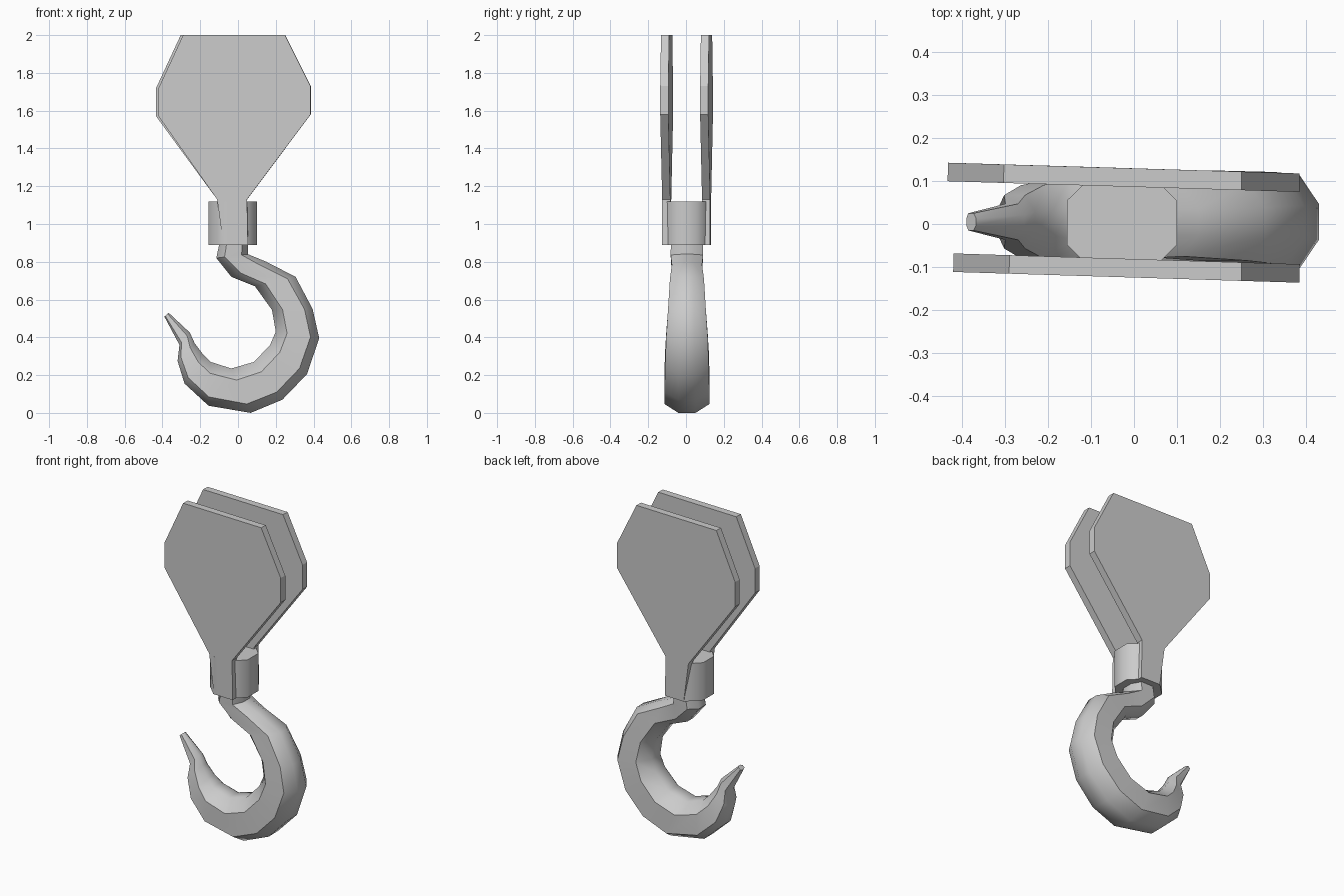
import bpy, bmesh, math
from mathutils import Vector

if "Cube" in bpy.data.objects:
    bpy.data.objects.remove(bpy.data.objects["Cube"])


def finish(name, bm, angle=None):
    bmesh.ops.recalc_face_normals(bm, faces=bm.faces)
    me = bpy.data.meshes.new(name)
    bm.to_mesh(me)
    bm.free()
    ob = bpy.data.objects.new(name, me)
    bpy.context.collection.objects.link(ob)
    if angle:
        bpy.ops.object.select_all(action='DESELECT')
        ob.select_set(True)
        bpy.context.view_layer.objects.active = ob
        bpy.ops.object.shade_smooth_by_angle(angle=math.radians(angle))
    return ob


def loft(name, rings, angle=None):
    bm = bmesh.new()
    loops = [[bm.verts.new(p) for p in r] for r in rings]
    n = len(loops[0])
    for a, b in zip(loops, loops[1:]):
        for i in range(n):
            j = (i + 1) % n
            bm.faces.new((a[i], a[j], b[j], b[i]))
    bm.faces.new(loops[0])
    bm.faces.new(loops[-1])
    return finish(name, bm, angle)


# Side plates: one outline, slightly turned about z
OUTLINE = [(-0.29, 2.0), (0.25, 2.0), (0.385, 1.73), (0.385, 1.58), (0.048, 1.13),
           (0.053, 0.89), (-0.077, 0.89), (-0.11, 1.13), (-0.42, 1.57), (-0.42, 1.72)]
SLOPE, THICK = -0.031, 0.043


def plate(name, y, left_extra):
    rings = []
    for side in (-0.5, 0.5):
        rings.append([(x - (left_extra if x < -0.2 else 0) + 0.001 * side,
                       y + side * THICK + SLOPE * x, z) for x, z in OUTLINE])
    return loft(name, rings)


plate("front_plate", -0.103, 0.0)
plate("back_plate", 0.108, 0.013)

# Octagonal collar joining the plates
collar = []
for z in (0.89, 1.12):
    collar.append([(-0.028 + 0.138 * math.cos(a), 0.003 + 0.136 * math.sin(a), z)
                   for a in (math.radians(22.5 + 45 * i) for i in range(8))])
loft("collar", collar, 50)

# Hook stations: outer x, z, inner x, z, half depth in y
STATIONS = [
    (0.05, 0.95, -0.087, 0.95, 0.085),
    (0.053, 0.84, -0.115, 0.82, 0.086),
    (0.15, 0.80, -0.035, 0.72, 0.08),
    (0.305, 0.72, 0.09, 0.67, 0.09),
    (0.395, 0.55, 0.18, 0.545, 0.10),
    (0.43, 0.395, 0.20, 0.43, 0.11),
    (0.365, 0.205, 0.17, 0.36, 0.116),
    (0.235, 0.07, 0.085, 0.27, 0.119),
    (0.067, 0.0, -0.035, 0.235, 0.119),
    (-0.156, 0.038, -0.145, 0.27, 0.108),
    (-0.283, 0.155, -0.185, 0.31, 0.085),
    (-0.32, 0.275, -0.23, 0.37, 0.062),
    (-0.31, 0.36, -0.255, 0.425, 0.042),
    (-0.39, 0.51, -0.367, 0.53, 0.02),
]
# Bevelled section: fraction across from outer to inner, fraction of half depth
SECTION = [(0, 0.38), (0.2, 1), (0.74, 1), (1, 0.38),
           (1, -0.38), (0.74, -1), (0.2, -1), (0, -0.38)]
rings = []
for ox, oz, ix, iz, h in STATIONS:
    o, i = Vector((ox, 0.005, oz)), Vector((ix, 0.005, iz))
    rings.append([o.lerp(i, t) + Vector((0, h * d, 0)) for t, d in SECTION])
loft("hook", rings, 42)
